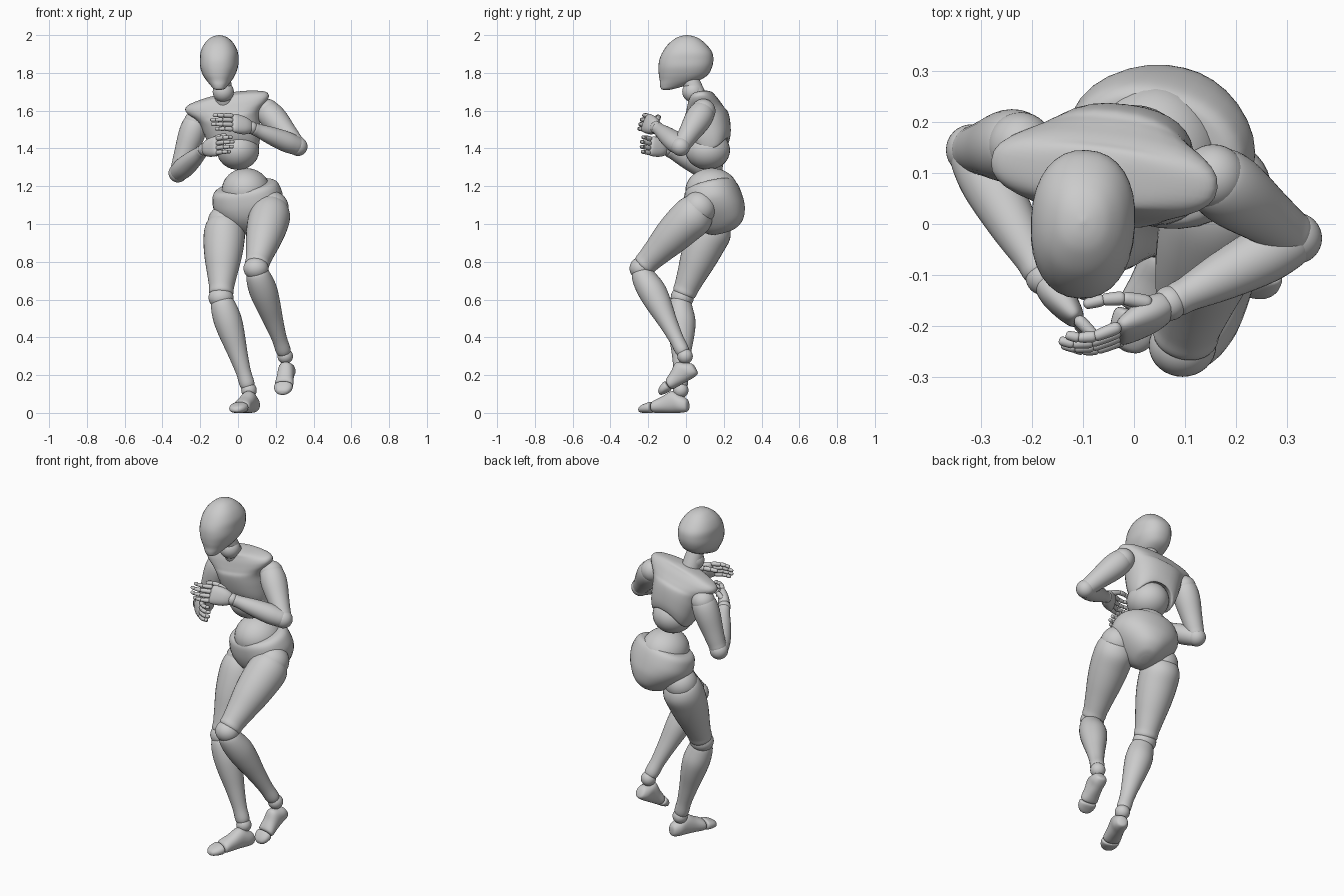
import bpy, math
from mathutils import Vector, Matrix, Euler

def loft(name, M, length, secs, n=2.0, arch=0.0, seg=32, sub=5):
    """Skin smooth rings; section = (t, rx, ry, offset_x, offset_y)."""
    S = [tuple(s) + (0,) * (5 - len(s)) for s in secs]
    rings = []
    for i in range(len(S) - 1):
        p0, p1, p2, p3 = S[max(i - 1, 0)], S[i], S[i + 1], S[min(i + 2, len(S) - 1)]
        for k in range(sub + (i == len(S) - 2)):
            u = k / sub
            rings.append([0.5 * (2 * b + (c - a) * u + (2 * a - 5 * b + 4 * c - d) * u * u
                                 + (3 * b - a - 3 * c + d) * u ** 3)
                          for a, b, c, d in zip(p0, p1, p2, p3)])
    verts, faces = [], []
    for j, (t, rx, ry, ox, oy) in enumerate(rings):
        rx, ry = max(rx, 0.001), max(ry, 0.001)
        fade = max(0, 1 - 2 * j / len(rings))
        for k in range(seg):
            a = 2 * math.pi * k / seg
            c, s = math.cos(a), math.sin(a)
            x = math.copysign(abs(c) ** (2 / n), c) * rx + ox
            y = math.copysign(abs(s) ** (2 / n), s) * ry + oy
            verts.append(M @ Vector((x, y, t * length + arch * fade * s * s)))
    for j in range(len(rings) - 1):
        for k in range(seg):
            k2 = (k + 1) % seg
            faces.append((j * seg + k, j * seg + k2, (j + 1) * seg + k2, (j + 1) * seg + k))
    faces.append(tuple(range(seg))[::-1])
    faces.append(tuple((len(rings) - 1) * seg + k for k in range(seg)))
    me = bpy.data.meshes.new(name)
    me.from_pydata(verts, [], faces)
    for p in me.polygons:
        p.use_smooth = True
    ob = bpy.data.objects.new(name, me)
    bpy.context.collection.objects.link(ob)
    return ob

def limb(name, a, b, secs, front=(-0.2, -1, 0), **kw):
    a, b = Vector(a), Vector(b)
    z = (b - a).normalized()
    f = Vector(front)
    y = (f - z * f.dot(z)).normalized()
    x = y.cross(z)
    M = Matrix((x, y, z)).transposed().to_4x4()
    M.translation = a
    return loft(name, M, (b - a).length, secs, **kw)

def ball(name, c, r, rot=(0, 0, 0)):
    bpy.ops.mesh.primitive_uv_sphere_add(segments=32, ring_count=20, location=c,
                                         rotation=[math.radians(v) for v in rot])
    o = bpy.context.object
    o.name = name
    o.scale = r if isinstance(r, tuple) else (r, r, r)
    bpy.ops.object.shade_smooth()

def frame(c, rot):
    return Matrix.Translation(c) @ Euler([math.radians(v) for v in rot]).to_matrix().to_4x4()

# head: (z, half width, half depth, x shift, y shift)
loft("head", frame((-0.1, 0, 0), (0, 0, -3)), 1, [
    (1.71, .014, .015, .005, -.105), (1.716, .03, .036, .005, -.096), (1.735, .047, .072, .004, -.066),
    (1.76, .067, .105, .002, -.034), (1.79, .086, .130, 0, -.014), (1.83, .100, .142, 0, -.004),
    (1.87, .102, .143, 0, .002), (1.91, .099, .131, 0, .007), (1.95, .081, .102, 0, .006),
    (1.98, .054, .066, 0, .006), (1.994, .029, .035, 0, .005), (2.0, .003, .003, 0, .005)], n=2.25)

# neck
limb("neck", (-.07, .075, 1.63), (-.085, .02, 1.77), [(0, .05, .05), (.4, .05, .05), (1, .045, .045)])
ball("neck_joint", (-.078, .036, 1.70), .056)

# torso: the chest flares into caps over the shoulders
loft("chest", frame((-.03, .12, 1.5), (10, -10, -7)), 1, [
    (-.125, .105, .085), (-.12, .118, .098), (-.07, .136, .112), (0, .150, .118), (.06, .162, .116),
    (.095, .185, .104), (.125, .216, .09), (.15, .226, .078), (.17, .205, .066), (.186, .13, .055),
    (.194, .04, .03)], n=2.4, arch=.07)
ball("abdomen", (0, .115, 1.39), (.112, .118, .103))
ball("lower_abdomen", (.042, .136, 1.178), (.128, .139, .118))

# pelvis
loft("pelvis", frame((.055, .15, 1.11), (16, -8, -14)), 1, [
    (-.165, .02, .03, 0, .01), (-.155, .055, .075, 0, .01), (-.12, .10, .118, 0, .01), (-.06, .155, .146, 0, .004),
    (0, .186, .152, 0, 0), (.06, .182, .145, 0, 0), (.09, .165, .132, 0, 0), (.10, .13, .11, 0, 0),
    (.102, .05, .05, 0, 0)], n=2.2)

# legs
THIGH = [(-.07, .02, .02), (-.055, .06, .06), (.0, .092, .092, 0, -.003), (.12, .108, .11, 0, -.006),
         (.3, .107, .106, 0, -.002), (.5, .096, .095), (.7, .079, .078), (.86, .066, .066),
         (.95, .062, .06), (.99, .03, .03)]
SHIN = [(.0, .03, .03, 0, .01), (.03, .056, .052, 0, .01), (.12, .069, .066, 0, .008), (.25, .074, .074, 0, .002),
        (.4, .067, .068), (.6, .052, .051), (.8, .04, .039), (.94, .039, .037), (1, .02, .02)]
FOOT = [(0, .012, .015, 0, -.005), (.03, .03, .033, 0, -.008), (.14, .042, .046), (.3, .043, .058, 0, .014),
        (.5, .045, .044, 0, .004), (.68, .048, .032, 0, -.004), (.72, .03, .018, 0, -.006)]
TOES = [(.72, .03, .016, 0, -.006), (.75, .049, .029, 0, -.006), (.88, .045, .024, 0, -.009),
        (.97, .028, .015, 0, -.013), (1, .006, .004, 0, -.016)]
legs = {
    "left": ((.178, .07, 1.085), (.095, -.238, .765), (.25, -.005, .30), (.268, .045, .245), (.232, -.15, .115)),
    "right": ((-.07, .145, 1.01), (-.09, -.02, .61), (.058, -.028, .12), (.09, .012, .05), (-.018, -.25, .03))}
for side, (hip, knee, ankle, heel, toe) in legs.items():
    limb(side + "_thigh", hip, knee, THIGH)
    ball(side + "_hip_joint", hip, .09)
    ball(side + "_knee", knee, (.066, .061, .06))
    limb(side + "_shin", knee, ankle, SHIN)
    ball(side + "_ankle", ankle, .041)
    limb(side + "_foot", heel, toe, FOOT, front=(0, 0, 1), n=2.2)
    limb(side + "_toes", heel, toe, TOES, front=(0, 0, 1), n=2.3)

# arms
UPPER = [(-.1, .03, .03), (-.03, .058, .058), (.1, .069, .07), (.3, .069, .07), (.6, .058, .058),
         (.85, .049, .049), (.96, .044, .044), (1, .02, .02)]
FORE = [(-.05, .02, .02), (0, .045, .045), (.12, .054, .052), (.3, .056, .054), (.6, .047, .046),
        (.85, .035, .035), (.96, .032, .032), (1, .015, .015)]
PALM = [(0, .012, .018), (.08, .026, .034), (.35, .032, .047), (.7, .027, .052), (.95, .018, .049), (1.02, .006, .03)]
SEG = [(-.12, .2, .2), (0, .8, .8), (.2, 1, 1), (.75, .92, .92), (1.0, .75, .75), (1.1, .2, .2)]

def finger(name, pts, r):
    for i in range(len(pts) - 1):
        rr = r * (1 - .1 * i)
        limb(f"{name}_{i + 1}", pts[i], pts[i + 1], [(t, u * rr, v * rr) for t, u, v in SEG],
             front=(0, 0, 1), seg=12, sub=3)

# shoulder, elbow, wrist, hand up direction, knuckle-to-tip finger points, thumb points
arms = {
    "left": ((.155, .092, 1.598), (.318, -.028, 1.41), (.07, -.155, 1.51), (0, .35, .93),
             [(-.03, -.215, 1.538), (-.08, -.235, 1.54), (-.115, -.238, 1.54), (-.14, -.232, 1.54)],
             [(.03, -.155, 1.55), (-.02, -.145, 1.565), (-.06, -.148, 1.568), (-.095, -.157, 1.565)]),
    "right": ((-.222, .155, 1.54), (-.318, .145, 1.27), (-.178, -.105, 1.395), (0, .1, 1),
              [(-.11, -.19, 1.415), (-.075, -.225, 1.42), (-.045, -.235, 1.422), (-.025, -.23, 1.422)],
              [(-.155, -.12, 1.43), (-.12, -.125, 1.455), (-.09, -.14, 1.465), (-.065, -.155, 1.47)])}
for side, (sh, el, wr, up, f, th) in arms.items():
    ball(side + "_shoulder", sh, .064)
    limb(side + "_upper_arm", sh, el, UPPER)
    ball(side + "_elbow", el, .05)
    limb(side + "_forearm", el, wr, FORE, front=(0, 0, 1))
    ball(side + "_wrist", wr, .034)
    limb(side + "_palm", wr, f[0], PALM, front=up, n=2.3)
    base = Vector(f[0])
    up = Vector(up).normalized()
    for i in range(4):
        k = (.92, 1.04, 1.0, .82)[i]
        off = up * (.038 - .0253 * i)
        finger(f"{side}_finger_{i + 1}", [base + (Vector(p) - base) * k + off for p in f], .0125)
    finger(side + "_thumb", th, .015)
